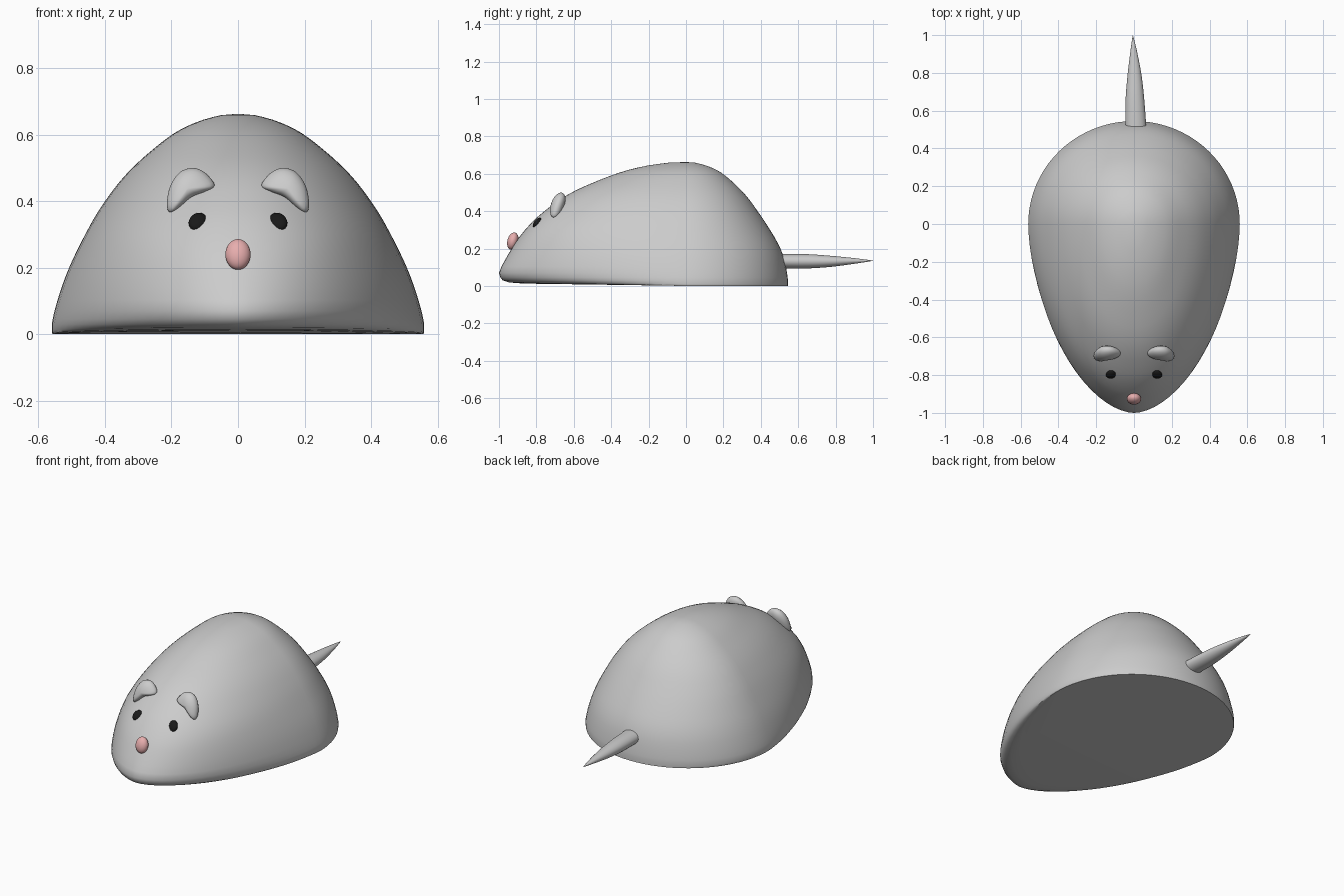
import bpy, bmesh
from math import sin, cos, pi, radians
from mathutils import Vector

if "Cube" in bpy.data.objects:
    bpy.data.objects.remove(bpy.data.objects["Cube"])


def finish(name, bm, color=None):
    bmesh.ops.recalc_face_normals(bm, faces=bm.faces)
    me = bpy.data.meshes.new(name)
    bm.to_mesh(me)
    bm.free()
    ob = bpy.data.objects.new(name, me)
    bpy.context.collection.objects.link(ob)
    bpy.ops.object.select_all(action='DESELECT')
    ob.select_set(True)
    bpy.context.view_layer.objects.active = ob
    bpy.ops.object.shade_smooth_by_angle(angle=radians(40))
    if color:
        mat = bpy.data.materials.new(name + "_colour")
        mat.diffuse_color = color
        mat.use_nodes = True
        mat.node_tree.nodes["Principled BSDF"].inputs["Base Color"].default_value = mat.diffuse_color
        me.materials.append(mat)
    return ob


def loft(rings):
    """Skin closed rings; a ring of one point closes to a tip, others are capped."""
    bm = bmesh.new()
    vs = [[bm.verts.new(p) for p in r] for r in rings]
    for a, b in zip(vs, vs[1:]):
        n = max(len(a), len(b))
        for i in range(n):
            j = (i + 1) % n
            if len(a) == 1:
                bm.faces.new((a[0], b[j], b[i]))
            elif len(b) == 1:
                bm.faces.new((a[i], a[j], b[0]))
            else:
                bm.faces.new((a[i], a[j], b[j], b[i]))
    for r in (vs[0], vs[-1]):
        if len(r) > 1:
            bm.faces.new(r)
    return bm


def spline(pts, steps, closed=False):
    """Catmull-Rom curve through the points."""
    pts = [Vector(p) for p in pts]
    n, out = len(pts), []
    for i in range(n if closed else n - 1):
        if closed:
            p0, p1, p2, p3 = (pts[(i + k) % n] for k in (-1, 0, 1, 2))
        else:
            p0, p1, p2, p3 = (pts[min(max(i + k, 0), n - 1)] for k in (-1, 0, 1, 2))
        for s in range(steps):
            t = s / steps
            out.append(0.5 * (2 * p1 + (p2 - p0) * t + (2 * p0 - 5 * p1 + 4 * p2 - p3) * t * t
                              + (3 * p1 - p0 - 3 * p2 + p3) * t ** 3))
    return out if closed else out + [pts[-1]]


# Body: horizontal outlines (height, half width, front reach, back reach)
levels = [(.03, .56, .98, .545), (.07, .552, 1.0, .54), (.14, .531, .967, .526),
          (.20, .508, .932, .505), (.26, .48, .893, .474), (.34, .438, .825, .424),
          (.40, .40, .757, .383), (.46, .355, .678, .34), (.51, .308, .592, .297),
          (.55, .263, .503, .256), (.59, .213, .402, .21), (.62, .165, .31, .165),
          (.645, .105, .20, .105), (.659, .05, .095, .05)]
SEG = 80


def outline(z, w, f, b, lift=0.0):
    n = 1.68 + 0.42 * min(z / 0.3, 1)
    ring = []
    for i in range(SEG):
        a = 2 * pi * i / SEG
        c, s = cos(a), sin(a)
        e, reach = (2, b) if s >= 0 else (2 / n * 2 / 2, f)
        p = 1 if s >= 0 else e
        x = w * abs(c) ** p * (1 if c > 0 else -1)
        y = reach * abs(s) ** p * (1 if s > 0 else -1)
        ring.append((x, y, z + lift * max(0, -s)))
    return ring


rings = [outline(0, .557, .80, .545, .012), outline(.003, .559, .90, .545, .012),
         outline(.012, .56, .95, .545, .008)]
rings += [outline(*p) for p in spline(levels, 2)]
rings.append([(0, 0, .663)])
finish("body", loft(rings))

# Tail: slightly bent tapering spike
tail = spline([(.50, .010, .132, .056, .039), (.65, .005, .132, .050, .038),
               (.78, .003, .132, .038, .029), (.90, -.001, .134, .020, .015),
               (.98, -.005, .135, .005, .004)], 4)
tail_rings = [[(x + rx * cos(2 * pi * i / 24), y, z + rz * sin(2 * pi * i / 24))
               for i in range(24)] for y, x, z, rx, rz in tail]
finish("tail", loft(tail_rings + [[(-.006, 1.0, .135)]]))

# Ears: rounded pillows on a bean-shaped outline
bean = spline([(.07, .447), (.098, .485), (.135, .50), (.175, .487), (.204, .445),
               (.214, .39), (.204, .366), (.178, .379), (.14, .412), (.098, .428)], 4, True)
mid = Vector((.152, .438))


def ear_ring(side, a):
    out = []
    for p in bean:
        q = mid + (p - mid) * cos(a)
        out.append((side * q.x, -.686 + .28 * (q.y - .435) + .037 * sin(a), q.y))
    return out


def ball(name, loc, size, rot, color):
    bm = bmesh.new()
    bmesh.ops.create_uvsphere(bm, u_segments=24, v_segments=16, radius=1)
    ob = finish(name, bm, color)
    ob.location, ob.scale, ob.rotation_euler = loc, size, rot


for side, label in ((-1, "left"), (1, "right")):
    ears = [ear_ring(side, radians(-85 + 17 * k)) for k in range(11)]
    finish(label + "_ear", loft(ears))
    # Eyes: thin discs lying on the face
    ball(label + "_eye", (side * .12, -.795, .338), (.027, .017, .033),
         (radians(-42), radians(side * -25), radians(side * 15)), (.01, .01, .01, 1))

# Nose
ball("nose", (0, -.926, .24), (.038, .029, .047), (radians(-15), 0, 0), (.80, .42, .42, 1))
